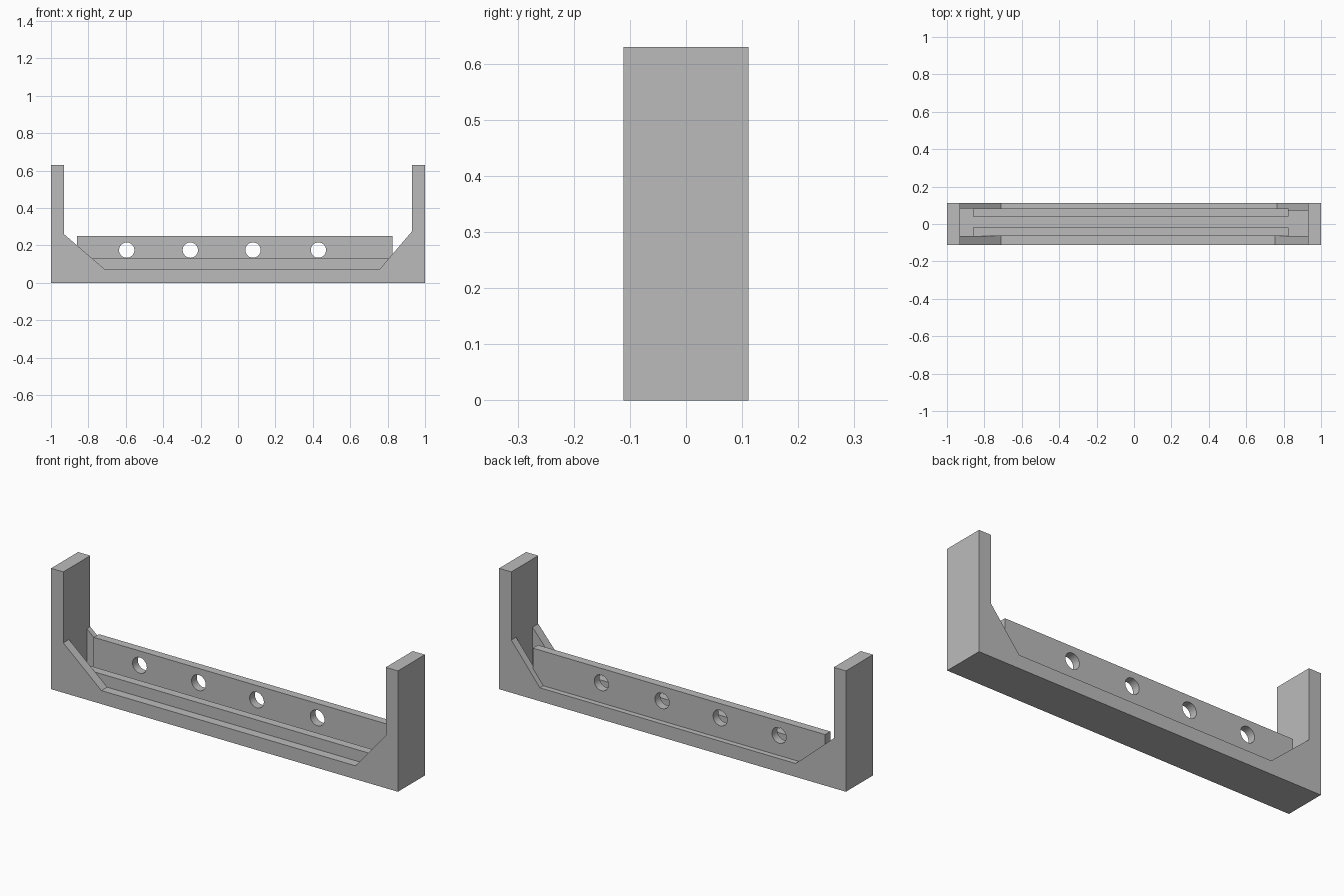
import bpy
import bmesh
import math
from mathutils import Matrix, Vector

cube = bpy.data.objects.get("Cube")
if cube:
    bpy.data.objects.remove(cube, do_unlink=True)

grey = bpy.data.materials.new("plain_grey")
grey.use_nodes = True
grey.diffuse_color = (0.5, 0.5, 0.5, 1)
grey.node_tree.nodes["Principled BSDF"].inputs["Base Color"].default_value = grey.diffuse_color

FRONT, BACK = -0.111, 0.111
BASE_TOP, HEIGHT = 0.07, 0.63


def extrude_profile(name, points, y0, y1):
    """Extrude an outline in x and z from y0 to y1."""
    bm = bmesh.new()
    face = bm.faces.new([bm.verts.new((x, y0, z)) for x, z in points])
    out = bmesh.ops.extrude_face_region(bm, geom=[face])
    moved = [v for v in out["geom"] if isinstance(v, bmesh.types.BMVert)]
    bmesh.ops.translate(bm, verts=moved, vec=Vector((0, y1 - y0, 0)))
    bmesh.ops.recalc_face_normals(bm, faces=bm.faces)
    mesh = bpy.data.meshes.new(name)
    bm.to_mesh(mesh)
    bm.free()
    mesh.materials.append(grey)
    obj = bpy.data.objects.new(name, mesh)
    bpy.context.collection.objects.link(obj)
    return obj


def box(name, x0, x1, y0, y1, z0, z1):
    return extrude_profile(name, [(x0, z0), (x1, z0), (x1, z1), (x0, z1)], y0, y1)


# Base and the two end uprights
box("base", -1, 1, FRONT, BACK, 0, BASE_TOP)
box("right_upright", -1, -0.93, FRONT, BACK, BASE_TOP, HEIGHT)
box("left_upright", 0.93, 1, FRONT, BACK, BASE_TOP, HEIGHT)

# Triangular corner braces: foot x, upright x, top z, y range
braces = {
    "right_front_brace": (-0.71, -0.93, 0.26, FRONT, -0.064),
    "right_back_brace": (-0.71, -0.93, 0.26, 0.083, BACK),
    "left_front_brace": (0.755, 0.93, 0.275, FRONT, -0.064),
    "left_back_brace": (0.765, 0.93, 0.275, 0.072, BACK),
}
for name, (foot, wall, top, y0, y1) in braces.items():
    extrude_profile(name, [(foot, BASE_TOP), (wall, BASE_TOP), (wall, top)], y0, y1)

# Low front rail and tall back rail
box("front_rail", -0.86, 0.825, -0.064, -0.02, BASE_TOP, 0.13)
back_rail = box("back_rail", -0.86, 0.825, 0.04, 0.083, BASE_TOP, 0.25)

# Round holes through the back rail
bm = bmesh.new()
for x in (-0.595, -0.255, 0.08, 0.43):
    place = Matrix.Translation((x, 0.06, 0.175)) @ Matrix.Rotation(math.pi / 2, 4, "X")
    bmesh.ops.create_cone(bm, cap_ends=True, segments=32, radius1=0.041,
                          radius2=0.041, depth=0.2, matrix=place)
mesh = bpy.data.meshes.new("hole_cutter")
bm.to_mesh(mesh)
bm.free()
mesh.materials.append(grey)
cutter = bpy.data.objects.new("hole_cutter", mesh)
bpy.context.collection.objects.link(cutter)

cut = back_rail.modifiers.new("holes", "BOOLEAN")
cut.operation = "DIFFERENCE"
cut.solver = "EXACT"
cut.object = cutter
bpy.ops.object.select_all(action="DESELECT")
back_rail.select_set(True)
bpy.context.view_layer.objects.active = back_rail
bpy.ops.object.modifier_apply(modifier=cut.name)
bpy.data.objects.remove(cutter, do_unlink=True)
bpy.ops.object.shade_smooth_by_angle(angle=math.radians(30))
